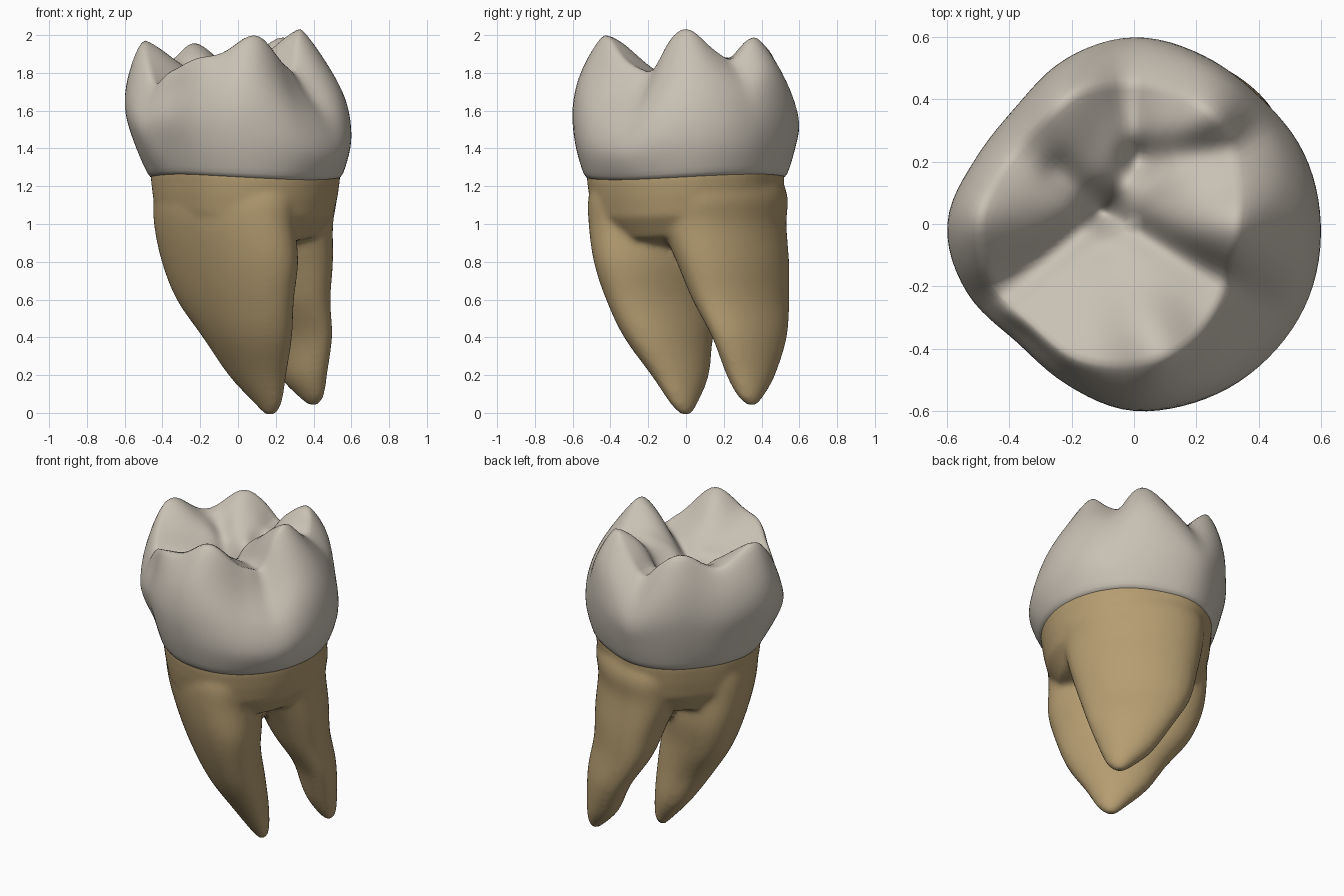
import bpy, bmesh, math
from mathutils import Vector

if "Cube" in bpy.data.objects:
    bpy.data.objects.remove(bpy.data.objects["Cube"])

N = 96  # points around every ring


def material(name, rgb):
    m = bpy.data.materials.new(name)
    m.diffuse_color = (*rgb, 1)
    m.use_nodes = True
    m.node_tree.nodes["Principled BSDF"].inputs["Base Color"].default_value = m.diffuse_color
    return m


def catmull(p0, p1, p2, p3, t):
    return 0.5 * (2 * p1 + (p2 - p0) * t + (2 * p0 - 5 * p1 + 4 * p2 - p3) * t * t
                  + (3 * p1 - p0 - 3 * p2 + p3) * t ** 3)


def radius(table, ang):
    """Smooth periodic radius from 16 evenly spaced samples."""
    f = (ang / (2 * math.pi) * 16) % 16
    i = int(f)
    return catmull(*[table[(i + k) % 16] for k in (-1, 0, 1, 2)], f - i)


def loft(bm, rings):
    """Skin closed rings and cap both ends."""
    vs = [[bm.verts.new(p) for p in r] for r in rings]
    for a, b in zip(vs, vs[1:]):
        for i in range(len(a)):
            j = (i + 1) % len(a)
            bm.faces.new((a[i], a[j], b[j], b[i]))
    bm.faces.new(vs[0][::-1])
    bm.faces.new(vs[-1])


def finish(bm, name, mat):
    bmesh.ops.recalc_face_normals(bm, faces=bm.faces)
    for f in bm.faces:
        f.smooth = True
    me = bpy.data.meshes.new(name)
    bm.to_mesh(me)
    bm.free()
    ob = bpy.data.objects.new(name, me)
    bpy.context.collection.objects.link(ob)
    me.materials.append(mat)
    return ob


enamel = material("enamel", (0.58, 0.53, 0.455))
root_tan = material("root_tan", (0.46, 0.335, 0.165))
angles = [2 * math.pi * i / N for i in range(N)]

# Crown outlines, from the neck up to the chewing rim (radius every 22.5 degrees)
NECK = (.55, .54, .53, .52, .53, .50, .46, .46, .47, .45, .45, .49, .53, .55, .55, .55)
LOW = (.60, .59, .57, .57, .575, .55, .51, .51, .55, .53, .50, .54, .585, .605, .61, .61)
MID = (.57, .575, .57, .585, .60, .575, .535, .55, .60, .58, .535, .56, .60, .59, .57, .57)
HIGH = (.46, .50, .53, .55, .55, .54, .51, .53, .575, .555, .50, .53, .555, .51, .46, .45)
RIM = (.33, .36, .42, .44, .45, .46, .44, .46, .50, .49, .46, .47, .45, .42, .37, .33)
LEVELS = ((0, NECK), (.25, LOW), (.52, MID), (.78, HIGH), (1, RIM))

# Chewing surface: cusps (x, y, height) and grooves (start, end, depth)
PIT = Vector((-.10, .04))
CUSPS = ((.29, .0, 2.01), (.07, -.38, 1.98), (.20, .32, 1.97),
         (-.22, .37, 1.95), (-.48, .03, 1.97), (-.2, -.42, 1.87))
GROOVES = ((PIT, (-.47, -.25), .075), (PIT, (.30, -.18), .06), (PIT, (.02, .21), .05),
           ((.02, .21), (.36, .26), .05), ((.02, .21), (-.02, .44), .05),
           (PIT, (-.24, .17), .05))


def bowl(p):
    s = p.length / radius(RIM, math.atan2(p.y, p.x))
    return 1.66 + .13 * s * s


def height(p):
    z = bowl(p)
    for x, y, h in CUSPS:
        c = Vector((x, y))
        axis = (c - PIT).normalized()
        d = p - c
        along, across = d.dot(axis), d.x * axis.y - d.y * axis.x
        z += (h - bowl(c)) * math.exp(-(along / .26) ** 2 - (across / .16) ** 2)
    for a, b, depth in GROOVES:
        a, b = Vector(a), Vector(b)
        t = max(0, min(1, (p - a).dot(b - a) / (b - a).length_squared))
        z -= depth * math.exp(-((p - a - (b - a) * t).length / .055) ** 2)
    return z


def neck_z(a):
    return 1.25 + .015 * math.sin(2 * a)


# Crown
columns = []
for a in angles:
    d = Vector((math.cos(a), math.sin(a)))

    def top(s):
        p = d * radius(RIM, a) * s
        return Vector((p.x, p.y, height(p)))

    z0, z1 = neck_z(a), top(1).z
    ctrl = []
    for f, table in LEVELS:
        p = d * radius(table, a)
        ctrl.append(Vector((p.x, p.y, z0 + f * (z1 - z0))))
    under = ctrl[0].copy()
    under.xy *= .93
    under.z -= .02
    ctrl = [under] + ctrl + [top(.8)]
    col = [Vector((under.x * .8, under.y * .8, z0 + .02)), under]
    for k in range(1, 5):
        for j in range(6):
            col.append(catmull(*ctrl[k - 1:k + 3], j / 6))
    col += [top(1 - j / 21) for j in range(21)]
    columns.append(col)
bm = bmesh.new()
loft(bm, list(zip(*columns)))
crown = finish(bm, "crown", enamel)
sm = crown.modifiers.new("soften", 'SMOOTH')
sm.factor = .5
sm.iterations = 3

# Roots: (z, u, v, half u, half v); u runs to back right, v to back left
FRONT_ROOT = ((-.012, .12, -.12, .02, .025), (.05, .105, -.12, .055, .085),
              (.2, .05, -.095, .11, .185), (.4, -.03, -.10, .165, .29),
              (.6, -.09, -.07, .20, .39), (.8, -.12, -.06, .24, .45),
              (1.0, -.15, -.05, .26, .46), (1.15, -.14, -.05, .28, .46),
              (1.3, -.12, -.04, .26, .42))
BACK_ROOT = ((.04, .53, -.035, .02, .025), (.09, .515, -.03, .055, .08),
             (.2, .485, 0, .095, .155), (.4, .45, .025, .125, .25),
             (.6, .37, .04, .17, .32), (.8, .32, .03, .21, .365),
             (1.0, .26, .02, .25, .40), (1.15, .25, .01, .27, .42),
             (1.3, .22, 0, .25, .38))


def root_rings(rows):
    rows = [Vector(r) for r in rows]
    last = len(rows) - 1
    for i in range(last):
        for j in range(5):
            z, u, v, hu, hv = catmull(rows[max(i - 1, 0)], rows[i], rows[i + 1],
                                      rows[min(i + 2, last)], j / 5)
            ring = []
            for a in angles:
                pu, pv = u + hu * math.cos(a), v + hv * math.sin(a)
                ring.append(((pu - pv) * math.sqrt(.5), (pu + pv) * math.sqrt(.5), z))
            yield ring


bm = bmesh.new()
loft(bm, list(root_rings(FRONT_ROOT)))
loft(bm, list(root_rings(BACK_ROOT)))
# Neck trunk joining both roots under the crown
trunk = []
for dz, k in ((-.36, .45), (-.31, .78), (-.2, .92), (-.1, .96), (0, .985), (.07, .96)):
    trunk.append([(k * radius(NECK, a) * math.cos(a), k * radius(NECK, a) * math.sin(a),
                   neck_z(a) + dz) for a in angles])
loft(bm, trunk)
roots = finish(bm, "roots", root_tan)
rm = roots.modifiers.new("fuse", 'REMESH')
rm.mode = 'VOXEL'
rm.voxel_size = .016
rm.use_smooth_shade = True
sm = roots.modifiers.new("soften", 'SMOOTH')
sm.factor = .5
sm.iterations = 8
